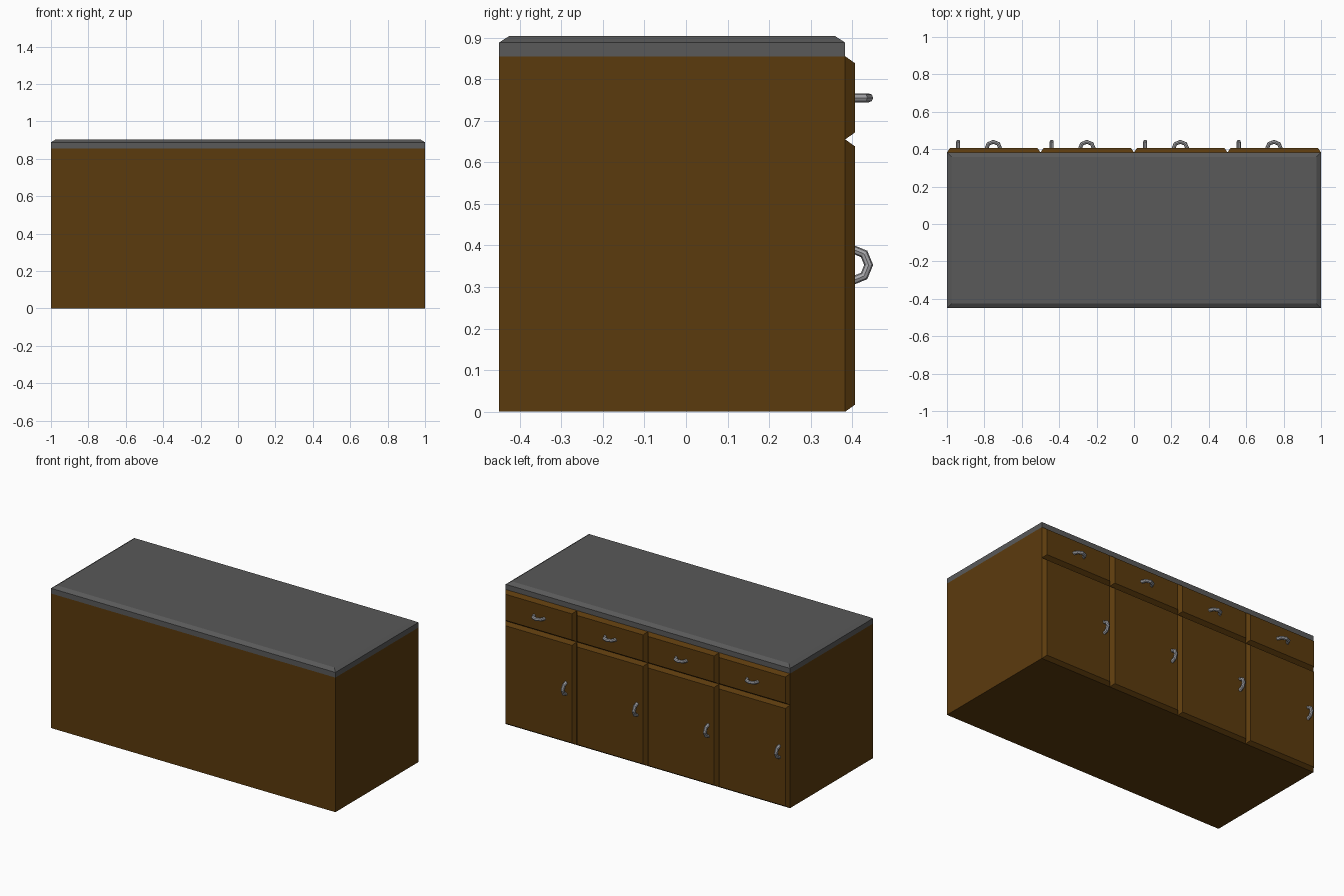
import bpy, bmesh
from math import pi, cos, sin
from mathutils import Vector

if "Cube" in bpy.data.objects:
    bpy.data.objects.remove(bpy.data.objects["Cube"])


def material(name, rgb):
    m = bpy.data.materials.new(name)
    m.diffuse_color = (*rgb, 1)
    m.use_nodes = True
    m.node_tree.nodes["Principled BSDF"].inputs["Base Color"].default_value = m.diffuse_color
    return m


WOOD = material("brown_wood", (0.105, 0.043, 0.004))
STONE = material("dark_stone", (0.1, 0.1, 0.1))
METAL = material("handle_metal", (0.4, 0.4, 0.42))

BACK, FACE, PANEL = -0.45, 0.383, 0.407   # depth planes
BODY_TOP, SPLIT = 0.855, 0.655            # heights


def loft(name, rings, mat, cap_start=True):
    """Skin a run of equal-length point rings and cap the ends."""
    bm = bmesh.new()
    vs = [[bm.verts.new(p) for p in ring] for ring in rings]
    n = len(vs[0])
    for a, b in zip(vs, vs[1:]):
        for i in range(n):
            j = (i + 1) % n
            bm.faces.new((a[i], a[j], b[j], b[i]))
    if cap_start:
        bm.faces.new(vs[0][::-1])
    bm.faces.new(vs[-1])
    bmesh.ops.recalc_face_normals(bm, faces=bm.faces)
    me = bpy.data.meshes.new(name)
    bm.to_mesh(me)
    bm.free()
    me.materials.append(mat)
    ob = bpy.data.objects.new(name, me)
    bpy.context.collection.objects.link(ob)
    return ob


def flat_ring(z, inset=0.0):
    x, y0, y1 = 1 - inset, BACK + inset, FACE - inset
    return [(-x, y0, z), (x, y0, z), (x, y1, z), (-x, y1, z)]


def panel(name, x0, x1, z0, z1, inset=0.017):
    def ring(y, d):
        return [(x1 - d, y, z0 + d), (x0 + d, y, z0 + d),
                (x0 + d, y, z1 - d), (x1 - d, y, z1 - d)]
    ob = loft(name, [ring(FACE, 0), ring(PANEL, inset)], WOOD, cap_start=False)
    # the open panel's outside faces the room (+y)
    if ob.data.polygons[-1].normal.y < 0:
        ob.data.flip_normals()


def handle(name, centre, axis, major=0.0375, minor=0.0108):
    """Half-ring pull, bowed outwards along +y, spanning the given axis."""
    out, along = Vector((0, 1, 0)), Vector(axis)
    side = out.cross(along)
    rings = []
    for k in range(5):
        a = k * pi / 4
        radial = along * cos(a) + out * sin(a)
        c = Vector(centre) + radial * major
        rings.append([c + (radial * cos(t) + side * sin(t)) * minor
                      for t in (i * pi / 4 for i in range(8))])
    loft(name, rings, METAL)


# Cabinet body and countertop with chamfered upper edge
loft("cabinet_body", [flat_ring(0), flat_ring(BODY_TOP)], WOOD)
loft("countertop", [flat_ring(BODY_TOP), flat_ring(0.888), flat_ring(0.904, 0.025)], STONE)

# Four columns, each with a drawer above a door
for i in range(4):
    x0 = -1 + 0.5 * i
    panel(f"door_{i + 1}", x0, x0 + 0.5, 0, SPLIT)
    panel(f"drawer_front_{i + 1}", x0, x0 + 0.5, SPLIT, BODY_TOP)
    handle(f"door_handle_{i + 1}", (x0 + 0.06, 0.402, 0.353), (0, 0, 1))
    handle(f"drawer_handle_{i + 1}", (x0 + 0.248, 0.402, 0.755), (1, 0, 0))
